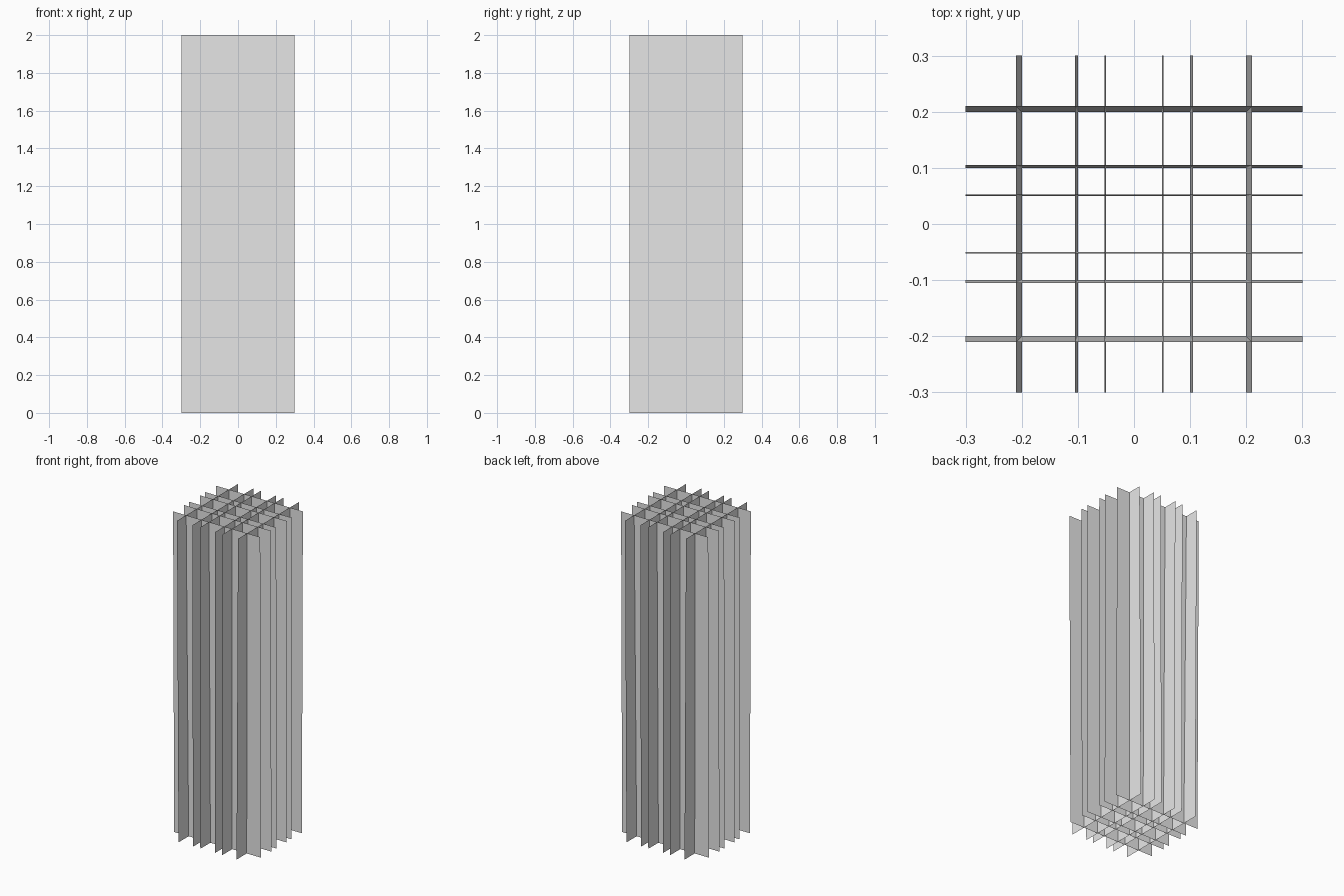
import bpy
from mathutils import Matrix
from math import radians

cube = bpy.data.objects.get("Cube")
if cube:
    bpy.data.objects.remove(cube, do_unlink=True)

HEIGHT = 2.0
HALF_WIDTH = 0.3
FLARE = 1.05                     # each sheet leans outward towards the top
OFFSETS = (0.05, 0.1, 0.2)       # distance of the sheets from the centre at the base

grey = bpy.data.materials.new("light_grey")
grey.use_nodes = True
grey.diffuse_color = (0.8, 0.8, 0.8, 1)
grey.node_tree.nodes["Principled BSDF"].inputs["Base Color"].default_value = (0.8, 0.8, 0.8, 1)


def sheet(name, offset, angle):
    """One thin upright sheet on the front side, turned about z by angle."""
    low, high = -offset, -offset * FLARE
    mesh = bpy.data.meshes.new(name)
    mesh.from_pydata([(-HALF_WIDTH, low, 0), (HALF_WIDTH, low, 0),
                      (HALF_WIDTH, high, HEIGHT), (-HALF_WIDTH, high, HEIGHT)],
                     [], [(0, 1, 2, 3)])
    mesh.transform(Matrix.Rotation(radians(angle), 4, 'Z'))
    mesh.materials.append(grey)
    obj = bpy.data.objects.new(name, mesh)
    bpy.context.collection.objects.link(obj)


# Three sheets on each of the four sides, crossing as a lattice
for side, angle in (("front", 0), ("left", 90), ("back", 180), ("right", 270)):
    for label, offset in zip(("inner", "middle", "outer"), OFFSETS):
        sheet(f"{side}_{label}_sheet", offset, angle)
